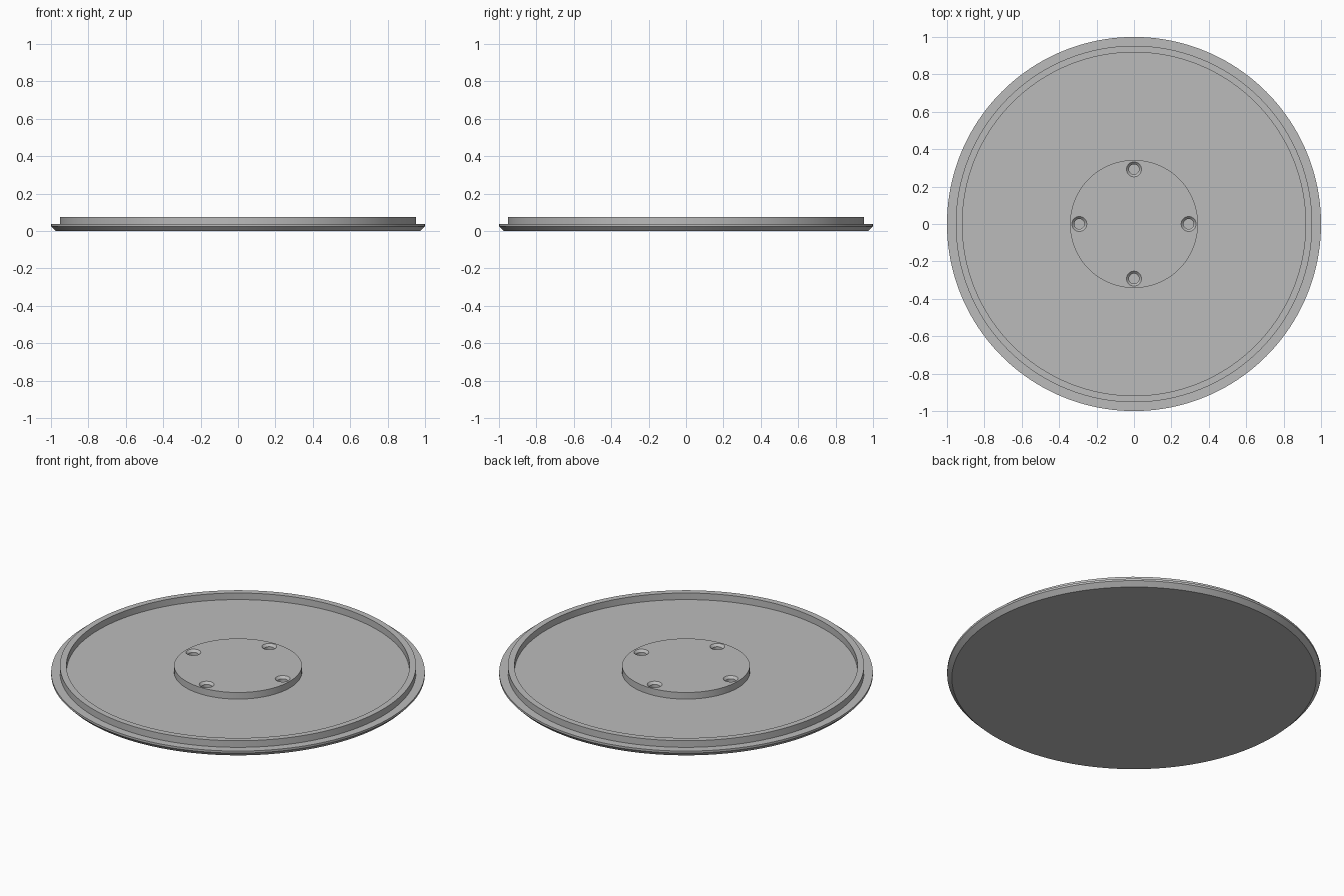
import bpy, bmesh, math

if "Cube" in bpy.data.objects:
    bpy.data.objects.remove(bpy.data.objects["Cube"])

grey = bpy.data.materials.new("plain grey")
grey.diffuse_color = (0.5, 0.5, 0.5, 1)
grey.use_nodes = True
grey.node_tree.nodes["Principled BSDF"].inputs["Base Color"].default_value = grey.diffuse_color


def lathe(bm, profile, sides, cx=0, cy=0):
    """Turn an open (radius, z) profile, bottom to top, and cap both ends."""
    rings = []
    for r, z in profile:
        rings.append([bm.verts.new((cx + r * math.cos(2 * math.pi * i / sides),
                                    cy + r * math.sin(2 * math.pi * i / sides), z))
                      for i in range(sides)])
    for a, b in zip(rings, rings[1:]):
        for i in range(sides):
            j = (i + 1) % sides
            bm.faces.new((a[i], a[j], b[j], b[i]))
    bm.faces.new(rings[0][::-1])
    bm.faces.new(rings[-1])


def finish(bm, name):
    bmesh.ops.recalc_face_normals(bm, faces=bm.faces)
    me = bpy.data.meshes.new(name)
    bm.to_mesh(me)
    bm.free()
    me.materials.append(grey)
    ob = bpy.data.objects.new(name, me)
    bpy.context.collection.objects.link(ob)
    return ob


FLOOR, TOP = 0.037, 0.076

# Round cover plate: chamfered edge, raised locating lip, central boss
bm = bmesh.new()
lathe(bm, [(0.975, 0), (1.0, 0.025), (1.0, FLOOR), (0.953, FLOOR), (0.953, TOP),
           (0.918, TOP), (0.918, FLOOR), (0.342, FLOOR), (0.342, TOP)], 160)
plate = finish(bm, "cover_plate")

# Four countersunk blind screw holes in the boss
bm = bmesh.new()
for k in range(4):
    a = k * math.pi / 2
    lathe(bm, [(0.027, 0.03), (0.027, TOP - 0.013), (0.04, TOP), (0.04, TOP + 0.02)],
          32, 0.292 * math.cos(a), 0.292 * math.sin(a))
cutter = finish(bm, "screw_hole_cutter")
cutter.hide_render = True

mod = plate.modifiers.new("screw holes", 'BOOLEAN')
mod.operation = 'DIFFERENCE'
mod.solver = 'EXACT'
mod.object = cutter
bpy.context.view_layer.objects.active = plate
plate.select_set(True)
bpy.ops.object.modifier_apply(modifier=mod.name)
bpy.data.objects.remove(cutter)

bpy.ops.object.shade_smooth_by_angle(angle=math.radians(30))
